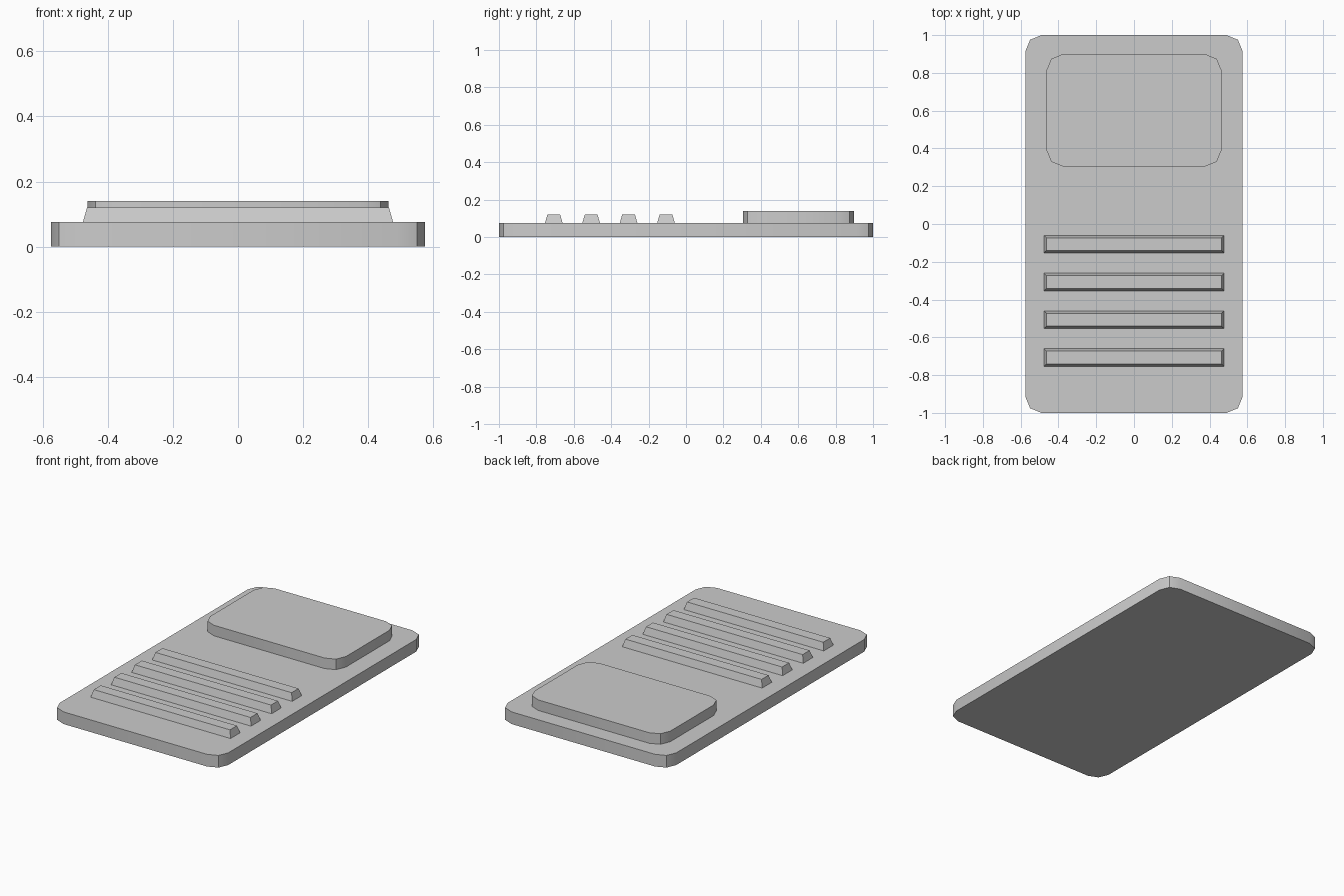
import bpy, bmesh, math

cube = bpy.data.objects.get("Cube")
if cube:
    bpy.data.objects.remove(cube, do_unlink=True)

grey = bpy.data.materials.new("plain grey")
grey.use_nodes = True
grey.diffuse_color = (0.6, 0.6, 0.6, 1)
grey.node_tree.nodes["Principled BSDF"].inputs["Base Color"].default_value = (0.6, 0.6, 0.6, 1)


def block(name, half_x, y, half_y, z0, z1, taper=0.0, corner=0.0):
    """Box between z0 and z1, with an inset top or rounded upright corners."""
    bm = bmesh.new()
    bmesh.ops.create_cube(bm, size=2)
    for v in bm.verts:
        inset = taper if v.co.z > 0 else 0
        v.co = (v.co.x * (half_x - inset), v.co.y * (half_y - inset),
                z1 if v.co.z > 0 else z0)
    if corner:
        upright = [e for e in bm.edges
                   if abs(e.verts[0].co.z - e.verts[1].co.z) > 1e-4]
        bmesh.ops.bevel(bm, geom=upright, offset=corner, segments=2,
                        profile=0.5, affect='EDGES')
    mesh = bpy.data.meshes.new(name)
    bm.to_mesh(mesh)
    bm.free()
    mesh.materials.append(grey)
    obj = bpy.data.objects.new(name, mesh)
    obj.location.y = y
    bpy.context.collection.objects.link(obj)
    bpy.ops.object.select_all(action='DESELECT')
    obj.select_set(True)
    bpy.context.view_layer.objects.active = obj
    bpy.ops.object.shade_smooth_by_angle(angle=math.radians(30))
    return obj


# Flat slab with rounded corners
SLAB_TOP = 0.075
block("base_slab", 0.575, 0, 1.0, 0, SLAB_TOP, corner=0.085)

# Raised pad towards the back
block("raised_pad", 0.463, 0.602, 0.297, SLAB_TOP, 0.14, corner=0.085)

# Row of tapered ribs towards the front
for i in range(4):
    block(f"rib_{i + 1}", 0.477, -0.107 - 0.2 * i, 0.047, SLAB_TOP, 0.12, taper=0.013)
